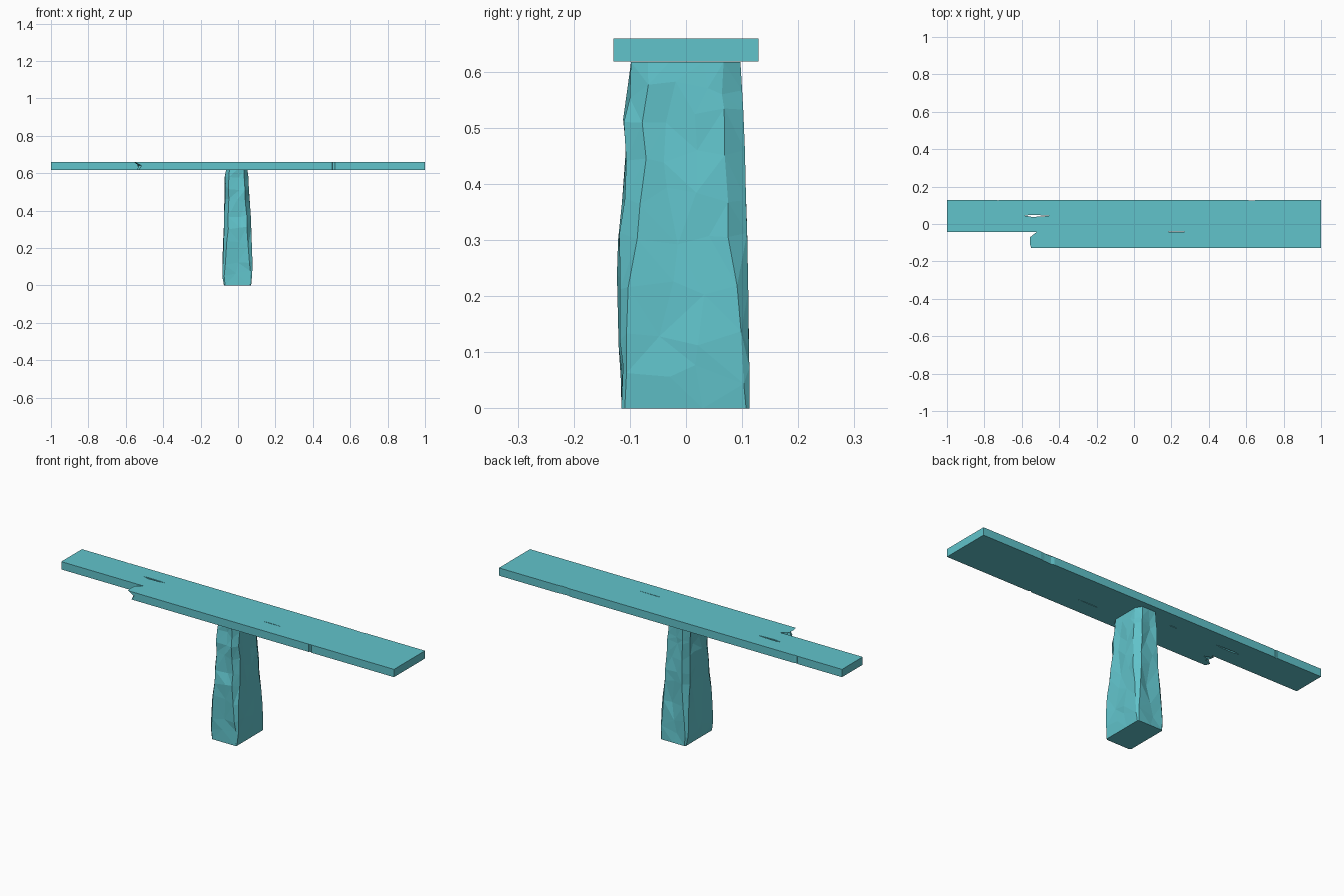
import bpy, bmesh, random

if "Cube" in bpy.data.objects:
    bpy.data.objects.remove(bpy.data.objects["Cube"])

random.seed(7)
teal = bpy.data.materials.new("teal")
teal.diffuse_color = (0.12, 0.55, 0.60, 1)
teal.use_nodes = True
teal.node_tree.nodes["Principled BSDF"].inputs["Base Color"].default_value = teal.diffuse_color


def loft(name, rings):
    """Closed flat-shaded solid through rings of equal point count."""
    bm = bmesh.new()
    vs = [[bm.verts.new(p) for p in r] for r in rings]
    n = len(vs[0])
    for a, b in zip(vs, vs[1:]):
        for i in range(n):
            j = (i + 1) % n
            bm.faces.new((a[i], a[j], b[j], b[i]))
    bm.faces.new(vs[0][::-1])
    bm.faces.new(vs[-1])
    bmesh.ops.triangulate(bm, faces=bm.faces[:])
    bmesh.ops.recalc_face_normals(bm, faces=bm.faces[:])
    me = bpy.data.meshes.new(name)
    bm.to_mesh(me)
    bm.free()
    me.materials.append(teal)
    ob = bpy.data.objects.new(name, me)
    bpy.context.collection.objects.link(ob)
    return ob


def nicked(y, nicks):
    """Edge running in +x at height y with small chips (x0, x1, depth)."""
    pts = [(-1, y)]
    for x0, x1, d in nicks:
        w = x1 - x0
        pts += [(x0, y), (x0 + w * .2, y + d), (x1 - w * .3, y + d * .7), (x1, y)]
    return pts + [(1, y)]


Z0, ZM, Z1 = 0.618, 0.640, 0.659


def plank(name, y0, y1, low=(), high=()):
    outline = nicked(y0, low) + nicked(y1, high)[::-1]
    return loft(name, [[(x, y, z) for x, y in outline] for z in (Z0, Z1)])


# Two whole planks with chipped seams
plank("back_plank", 0.043, 0.129,
      low=[(-0.59, -0.44, 0.005), (-0.22, -0.17, 0.004)],
      high=[(-0.74, -0.72, -0.004), (0.58, 0.66, -0.005)])
plank("middle_plank", -0.043, 0.043, low=[(0.17, 0.30, 0.003)],
      high=[(-0.57, -0.46, -0.005)])

# Broken front plank: splintered end differs through the thickness
ys = [-0.043, -0.058, -0.070, -0.080, -0.092, -0.106, -0.129]
ends = {Z0: [-.50, -.51, -.47, -.51, -.50, -.54, -.53],
        ZM: [-.52, -.53, -.51, -.54, -.51, -.53, -.515],
        Z1: [-.52, -.515, -.555, -.51, -.53, -.556, -.55]}
edge = [(p[0], p[1]) for p in nicked(-0.129, [(0.502, 0.518, 0.006)])][1:]
loft("broken_front_plank",
     [[(x, y, z) for x, y in list(zip(e, ys)) + edge + [(1, -0.043)]]
      for z, e in ends.items()])

# Rough hewn pedestal: z, x range, y range, corner chamfer in x and y
sections = [
    (0.000, -.075, .070, -.115, .113, .006, .006),
    (0.060, -.084, .076, -.116, .113, .010, .010),
    (0.120, -.084, .077, -.120, .112, .016, .014),
    (0.220, -.080, .074, -.123, .111, .020, .020),
    (0.310, -.076, .071, -.121, .109, .024, .034),
    (0.380, -.075, .069, -.114, .107, .022, .032),
    (0.450, -.073, .063, -.107, .105, .024, .036),
    (0.520, -.071, .058, -.112, .102, .020, .034),
    (0.565, -.071, .056, -.103, .100, .022, .036),
    (0.617, -.064, .050, -.098, .097, .018, .030),
]
rings = []
for k, (z, x0, x1, y0, y1, cx, cy) in enumerate(sections):
    inner = 0 < k < len(sections) - 1
    j = lambda s: random.uniform(-s, s) if inner else 0
    dent = lambda: random.uniform(0, .012) if inner else 0
    xm, ym = (x0 + x1) / 2, (y0 + y1) / 2
    pts = [(x0 + cx, y0), (xm + j(.02), y0 + dent()), (x1 - cx, y0 + dent() / 2),
           (x1, y0 + cy), (x1 - dent(), -.03 + j(.02)),
           (x1 - dent() / 2, .03 + j(.015)), (x1 - dent() / 3, y1 - cy),
           (x1 - cx, y1), (xm + j(.02), y1 - dent()), (x0 + cx, y1),
           (x0, y1 - cy), (x0 + dent(), .03 + j(.02)),
           (x0 + dent() / 2, -.03 + j(.015)), (x0 + dent() / 3, y0 + cy)]
    rings.append([(x, y, z + (j(.018) if inner else 0)) for x, y in pts])
loft("stone_pedestal", rings)
